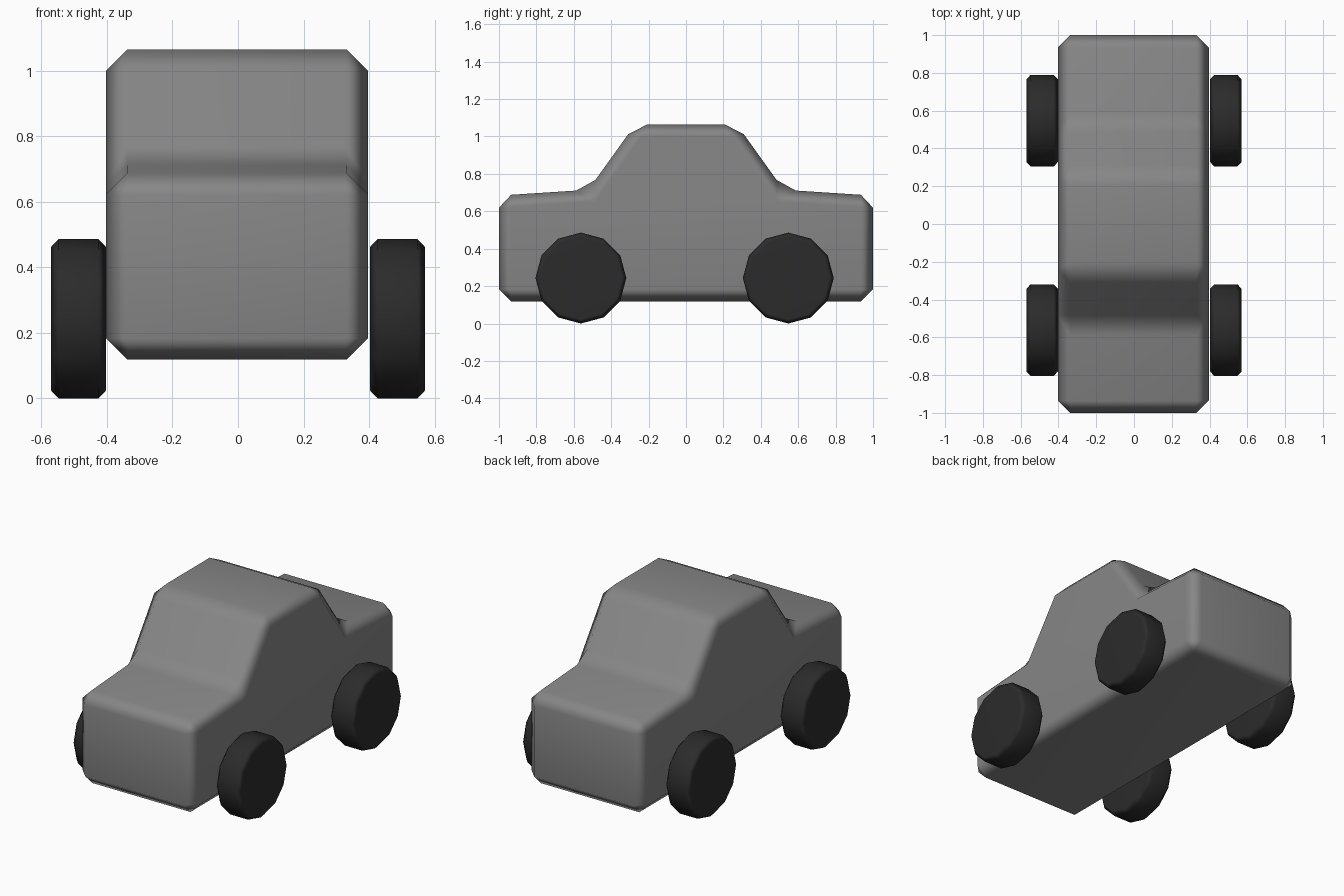
import bpy, bmesh, math
from mathutils import Matrix

if "Cube" in bpy.data.objects:
    bpy.data.objects.remove(bpy.data.objects["Cube"])


def make_object(name, bm, material):
    bmesh.ops.recalc_face_normals(bm, faces=bm.faces)
    mesh = bpy.data.meshes.new(name)
    bm.to_mesh(mesh)
    bm.free()
    obj = bpy.data.objects.new(name, mesh)
    bpy.context.collection.objects.link(obj)
    mesh.materials.append(material)
    # Soft chamfers with flat main faces
    mesh.shade_smooth()
    obj.modifiers.new("weighted_normals", 'WEIGHTED_NORMAL')
    return obj


def make_material(name, grey):
    mat = bpy.data.materials.new(name)
    mat.diffuse_color = (grey, grey, grey, 1)
    mat.use_nodes = True
    mat.node_tree.nodes["Principled BSDF"].inputs["Base Color"].default_value = mat.diffuse_color
    return mat


paint = make_material("grey_paint", 0.24)
tyre = make_material("dark_tyre", 0.024)

# Car body: side profile extruded across the width, all edges chamfered
half = [(1.0, 0.118), (1.0, 0.684), (0.522, 0.715), (0.271, 1.065)]
profile = half + [(-y, z) for y, z in reversed(half)]
x_left, x_right = -0.402, 0.396
bm = bmesh.new()
side = bm.faces.new([bm.verts.new((x_left, y, z)) for y, z in profile])
ext = bmesh.ops.extrude_face_region(bm, geom=[side], use_keep_orig=True)
moved = [v for v in ext["geom"] if isinstance(v, bmesh.types.BMVert)]
bmesh.ops.translate(bm, verts=moved, vec=(x_right - x_left, 0, 0))
bmesh.ops.recalc_face_normals(bm, faces=bm.faces)
bmesh.ops.bevel(bm, geom=bm.edges[:], offset=0.065, segments=1,
                affect='EDGES', profile=0.5)
make_object("body", bm, paint)

# Wheels: twelve-sided discs with chamfered rims
RADIUS, WIDTH = 0.243, 0.167
for end, y in (("front", -0.562), ("rear", 0.547)):
    for hand, sign in (("left", -1), ("right", 1)):
        bm = bmesh.new()
        bmesh.ops.create_cone(bm, cap_ends=True, segments=12, radius1=RADIUS,
                              radius2=RADIUS, depth=WIDTH,
                              matrix=Matrix.Rotation(math.pi / 2, 4, 'Y'))
        rims = [e for e in bm.edges if abs(e.verts[0].co.x - e.verts[1].co.x) < 1e-4]
        bmesh.ops.bevel(bm, geom=rims, offset=0.023, segments=1,
                        affect='EDGES', profile=0.5)
        wheel = make_object(f"{end}_{hand}_wheel", bm, tyre)
        wheel.location = (sign * (0.403 + WIDTH / 2), y, RADIUS)
